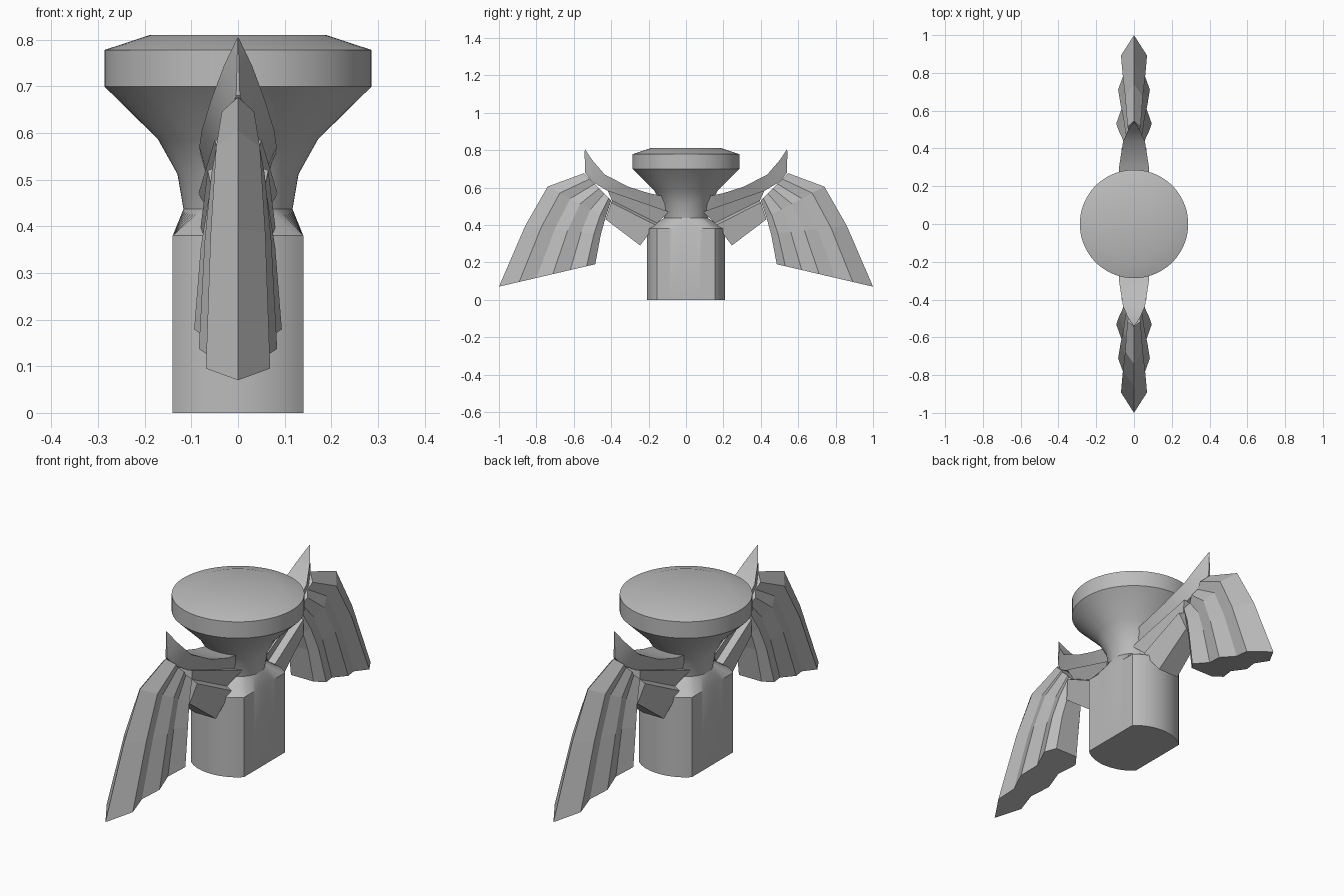
import bpy, bmesh, math

if "Cube" in bpy.data.objects:
    bpy.data.objects.remove(bpy.data.objects["Cube"])

grey = bpy.data.materials.new("stone grey")
grey.diffuse_color = (0.5, 0.5, 0.5, 1)
grey.use_nodes = True
grey.node_tree.nodes["Principled BSDF"].inputs["Base Color"].default_value = grey.diffuse_color


def loft(name, rings, smooth=None):
    """Skin a list of closed rings and cap both ends."""
    bm = bmesh.new()
    loops = [[bm.verts.new(p) for p in ring] for ring in rings]
    n = len(loops[0])
    for a, b in zip(loops, loops[1:]):
        for i in range(n):
            j = (i + 1) % n
            bm.faces.new((a[i], a[j], b[j], b[i]))
    bm.faces.new(loops[0])
    bm.faces.new(loops[-1])
    bmesh.ops.remove_doubles(bm, verts=bm.verts, dist=1e-5)
    bmesh.ops.recalc_face_normals(bm, faces=bm.faces)
    me = bpy.data.meshes.new(name)
    bm.to_mesh(me)
    bm.free()
    me.materials.append(grey)
    ob = bpy.data.objects.new(name, me)
    bpy.context.collection.objects.link(ob)
    if smooth:
        bpy.context.view_layer.objects.active = ob
        ob.select_set(True)
        bpy.ops.object.shade_smooth_by_angle(angle=math.radians(smooth))
        ob.select_set(False)
    return ob


def mirror_y(ob):
    m = ob.modifiers.new("other side", 'MIRROR')
    m.use_axis = (False, True, False)


def circle(r, z, clip=9, n=64):
    pts = []
    for i in range(n):
        a = 2 * math.pi * (i + 0.5) / n
        pts.append((max(-clip, min(clip, r * math.cos(a))), r * math.sin(a), z))
    return pts


def mix(a, b, t):
    return a + (b - a) * t


# Stem with flattened sides, waist, and flared disc top
loft("body", [circle(0.21, 0, 0.14), circle(0.21, 0.38, 0.14), circle(0.117, 0.437),
              circle(0.13, 0.512), circle(0.172, 0.587), circle(0.287, 0.70),
              circle(0.287, 0.778), circle(0.19, 0.81)], 30)

# Corrugated feather fan: each row runs from the outer to the inner edge
rows = [((0.545, 0.677), (0.40, 0.53), 0.5), ((0.74, 0.605), (0.43, 0.44), 0.68),
        ((0.86, 0.395), (0.455, 0.35), 0.85), ((1.0, 0.07), (0.485, 0.19), 1.0)]
columns = [(0, 0), (0.21, 0.069), (0.39, 0.052), (0.56, 0.084),
           (0.74, 0.063), (0.91, 0.094), (1, 0.06)]
rings = []
for outer, inner, s in rows:
    half = [(x * s, mix(outer[0], inner[0], t), mix(outer[1], inner[1], t)) for t, x in columns]
    rings.append(half + [(-x, y, z) for x, y, z in half[:0:-1]])
mirror_y(loft("wing_feathers", rings))

# Upswept horn: top y, top z, half width, keel y, keel z, keel half width
horn = [(0.10, 0.55, 0.08, 0.10, 0.45, 0.05), (0.20, 0.57, 0.083, 0.20, 0.49, 0.045),
        (0.31, 0.605, 0.078, 0.39, 0.565, 0.04), (0.435, 0.67, 0.058, 0.50, 0.63, 0.022),
        (0.50, 0.745, 0.03, 0.54, 0.68, 0.004), (0.54, 0.805, 0.001, 0.542, 0.79, 0.001)]
mirror_y(loft("wing_horn", [[(w, y, z), (k, ky, kz), (-k, ky, kz), (-w, y, z)]
                           for y, z, w, ky, kz, k in horn], 25))

# Arm under the horn: ridge, groove, ridge, underside, as (half width, y, z)
arm = [[(0.085, 0.09, 0.47), (0.05, 0.155, 0.41), (0.08, 0.165, 0.40), (0.055, 0.245, 0.29)],
       [(0.05, 0.42, 0.585), (0.035, 0.395, 0.53), (0.065, 0.40, 0.52), (0.045, 0.43, 0.43)]]
mirror_y(loft("wing_arm", [h + [(-x, y, z) for x, y, z in reversed(h)] for h in arm]))
